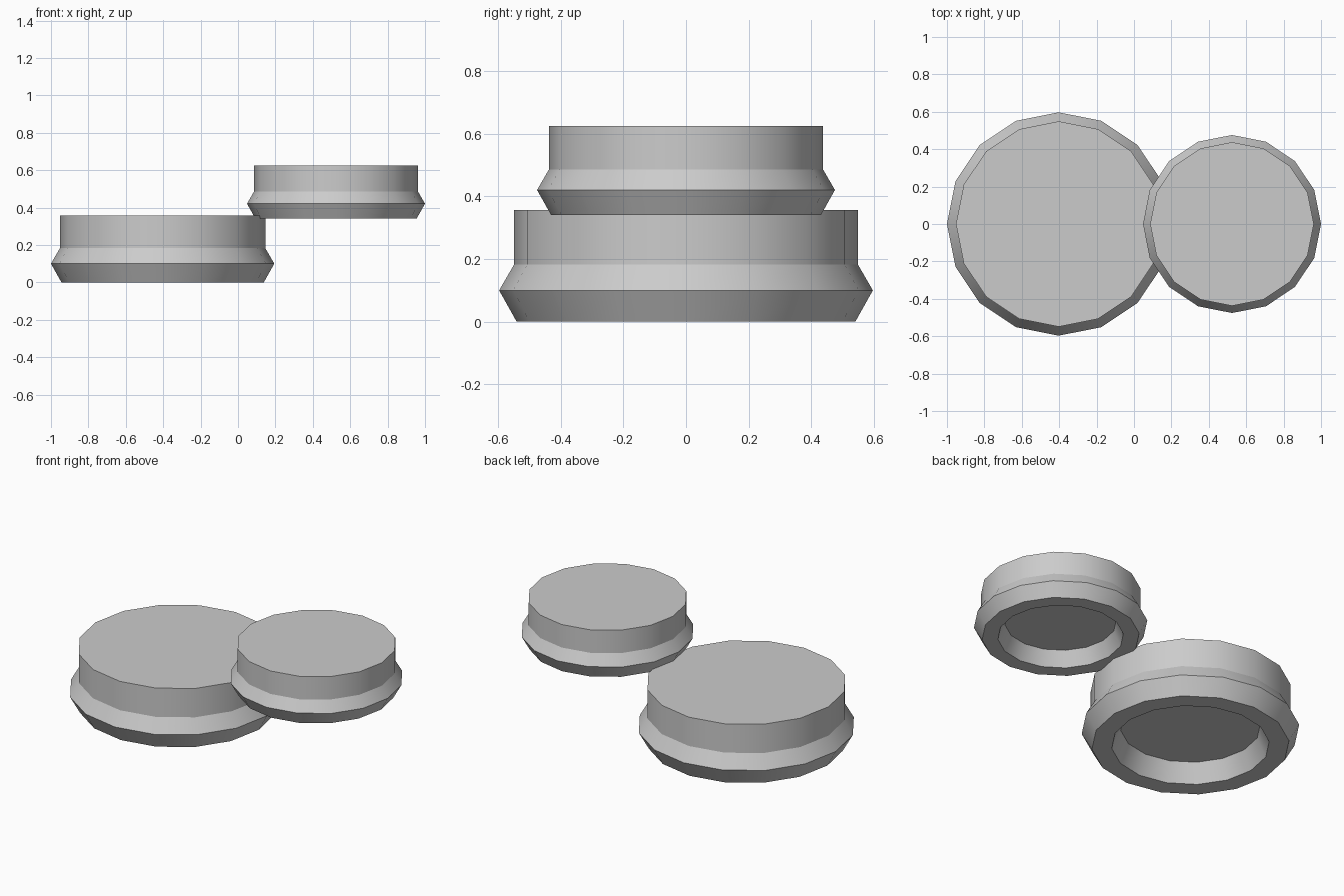
import bpy, bmesh, math
from mathutils import Matrix

cube = bpy.data.objects.get("Cube")
if cube:
    bpy.data.objects.remove(cube, do_unlink=True)

SIDES = 16

grey = bpy.data.materials.new("plain grey")
grey.use_nodes = True
colour = (0.6, 0.6, 0.6, 1)
grey.diffuse_color = colour
grey.node_tree.nodes["Principled BSDF"].inputs["Base Color"].default_value = colour

# Half cross-section (radius, height): recess floor, foot ring, flared lip, wall, top
PROFILE = [(0.383, 0.112), (0.432, 0), (0.541, 0), (0.597, 0.1),
           (0.549, 0.183), (0.549, 0.357)]


def cap_disc(name, x, z, scale):
    """Turn the profile into a capped sixteen-sided disc."""
    bm = bmesh.new()
    rings = []
    for radius, height in PROFILE:
        ring = []
        for i in range(SIDES):
            a = math.tau * i / SIDES
            ring.append(bm.verts.new((radius * math.cos(a), radius * math.sin(a), height)))
        rings.append(ring)
    for low, high in zip(rings, rings[1:]):
        for i in range(SIDES):
            j = (i + 1) % SIDES
            bm.faces.new((low[i], low[j], high[j], high[i]))
    bm.faces.new(rings[0][::-1])
    bm.faces.new(rings[-1])
    bmesh.ops.recalc_face_normals(bm, faces=bm.faces)
    bm.transform(Matrix.Scale(scale, 4))
    mesh = bpy.data.meshes.new(name)
    bm.to_mesh(mesh)
    bm.free()
    mesh.materials.append(grey)
    obj = bpy.data.objects.new(name, mesh)
    obj.location = (x, 0, z)
    bpy.context.collection.objects.link(obj)
    # Smooth around the disc, crisp between its bands
    bpy.ops.object.select_all(action="DESELECT")
    obj.select_set(True)
    bpy.context.view_layer.objects.active = obj
    bpy.ops.object.shade_smooth_by_angle(angle=math.radians(25))
    return obj


# Large lower disc and smaller raised disc
cap_disc("large_disc", -0.403, 0, 1)
cap_disc("small_disc", 0.524, 0.341, 0.797)
